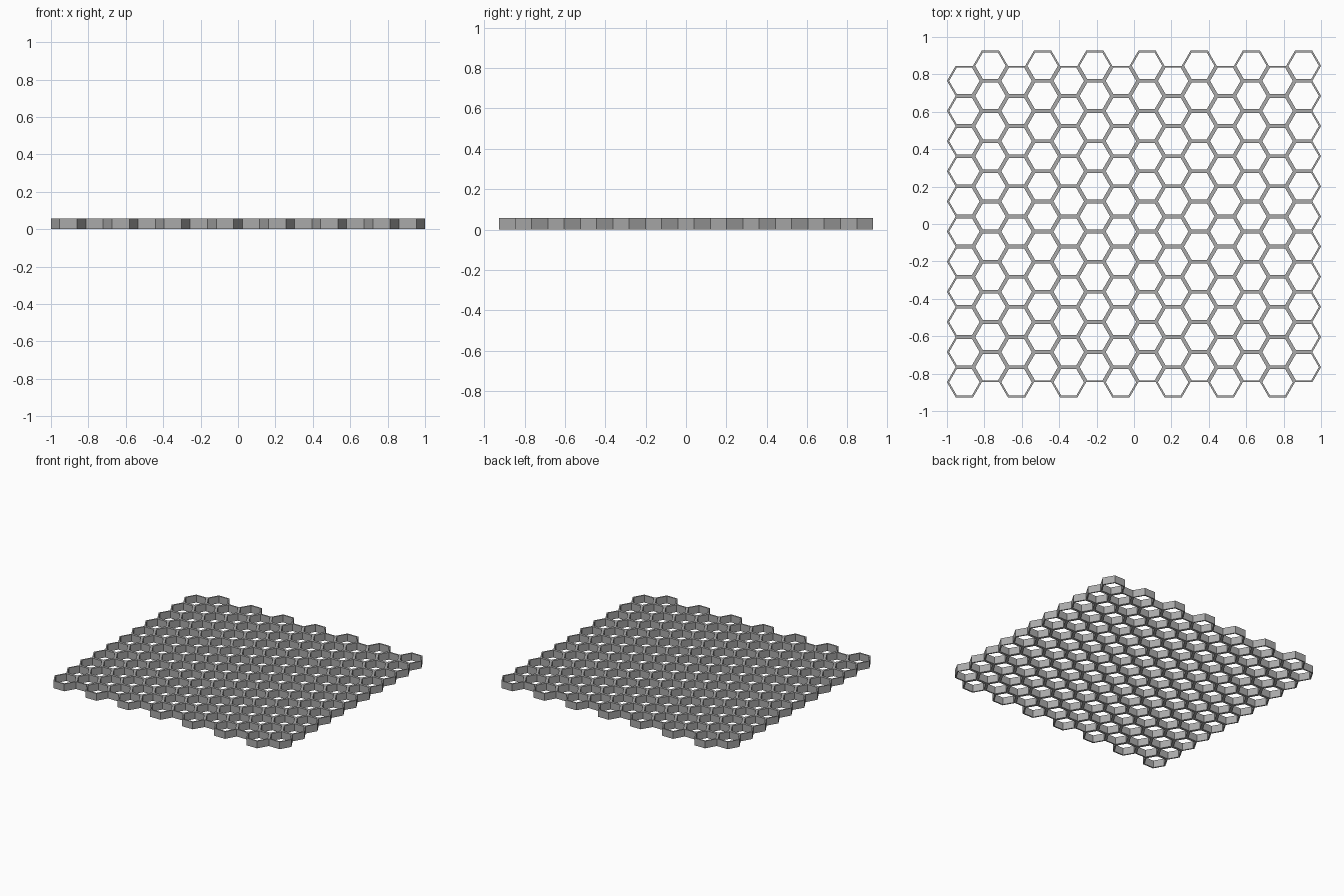
import bpy, bmesh, math

if "Cube" in bpy.data.objects:
    bpy.data.objects.remove(bpy.data.objects["Cube"])

COLS, ROWS = 14, 11
R = 2 / (1.5 * (COLS - 1) + 2)      # outer corner radius so the sheet is 2 wide
PITCH = math.sqrt(3) * R            # row spacing
WALL = 0.01
HEIGHT = 0.057
R_IN = R - WALL / math.cos(math.pi / 6)

grey = bpy.data.materials.new("mid grey")
grey.diffuse_color = (0.4, 0.4, 0.4, 1)
grey.use_nodes = True
grey.node_tree.nodes["Principled BSDF"].inputs["Base Color"].default_value = grey.diffuse_color


def add_cell(bm, cx, cy):
    """One open hexagonal tube with a flat rim at top and bottom."""
    def ring(r, z):
        return [bm.verts.new((cx + r * math.cos(i * math.pi / 3),
                              cy + r * math.sin(i * math.pi / 3), z))
                for i in range(6)]
    loops = [ring(R, 0), ring(R, HEIGHT), ring(R_IN, HEIGHT), ring(R_IN, 0)]
    for a, b in zip(loops, loops[1:] + loops[:1]):
        for i in range(6):
            j = (i + 1) % 6
            bm.faces.new((a[i], a[j], b[j], b[i]))


# Honeycomb sheet: every second column is shifted up by half a cell
bm = bmesh.new()
for c in range(COLS):
    x = (c - (COLS - 1) / 2) * 1.5 * R
    shift = PITCH / 4 if c % 2 else -PITCH / 4
    for r in range(ROWS):
        add_cell(bm, x, (r - (ROWS - 1) / 2) * PITCH + shift)
bmesh.ops.recalc_face_normals(bm, faces=bm.faces)

mesh = bpy.data.meshes.new("honeycomb_grid")
bm.to_mesh(mesh)
bm.free()
mesh.materials.append(grey)
bpy.context.collection.objects.link(bpy.data.objects.new("honeycomb_grid", mesh))
